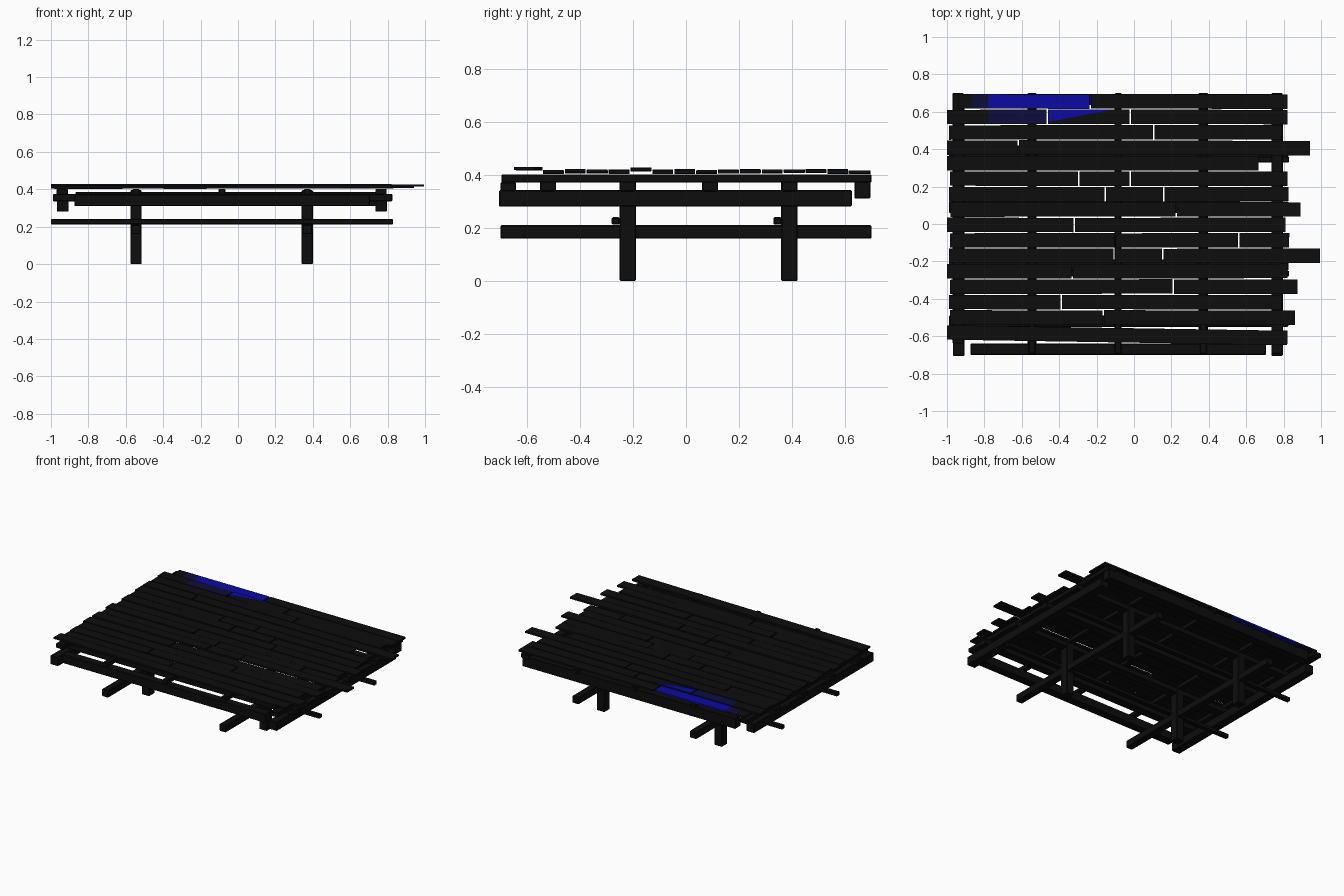
import bpy
import bmesh
import random
from mathutils import Matrix, Vector

random.seed(4)
cube = bpy.data.objects.get("Cube")
if cube:
    bpy.data.objects.remove(cube, do_unlink=True)


def material(name, color):
    m = bpy.data.materials.new(name)
    m.use_nodes = True
    m.diffuse_color = (*color, 1)
    bsdf = next(n for n in m.node_tree.nodes if n.type == 'BSDF_PRINCIPLED')
    bsdf.inputs["Base Color"].default_value = (*color, 1)
    return m


charcoal = material("charcoal", (0.004, 0.004, 0.004))
navy = material("navy", (0.004, 0.004, 0.045))
blue = material("blue", (0.004, 0.003, 0.36))


def finish(name, bm, mats):
    mesh = bpy.data.meshes.new(name)
    bm.to_mesh(mesh)
    bm.free()
    for m in mats:
        mesh.materials.append(m)
    obj = bpy.data.objects.new(name, mesh)
    bpy.context.collection.objects.link(obj)
    return obj


def block(lo, hi):
    """Box mesh between two opposite corners."""
    lo, hi = Vector(lo), Vector(hi)
    bm = bmesh.new()
    bmesh.ops.create_cube(bm, size=1)
    bmesh.ops.scale(bm, vec=hi - lo, verts=bm.verts)
    bmesh.ops.translate(bm, vec=(lo + hi) / 2, verts=bm.verts)
    return bm


def beam(name, lo, hi, bevel=0.004):
    obj = finish(name, block(lo, hi), [charcoal])
    mod = obj.modifiers.new("worn_edges", 'BEVEL')
    mod.width = bevel
    mod.segments = 1


def beam_x(name, y, x0, x1, z0, z1, w=0.06):
    beam(name, (x0, y - w / 2, z0), (x1, y + w / 2, z1))


def beam_y(name, x, y0, y1, z0, z1, w=0.06):
    beam(name, (x - w / 2, y0, z0), (x + w / 2, y1, z1))


# Posts and the low braces that cross beside them
leg_x, leg_y = (-0.545, 0.37), (-0.22, 0.39)
for x in leg_x:
    for y in leg_y:
        beam("leg", (x - 0.03, y - 0.031, 0), (x + 0.03, y + 0.031, 0.395))
    beam_y("low_cross_brace", x, -0.70, 0.70, 0.16, 0.21, 0.05)
for y in leg_y:
    beam_x("low_long_brace", y - 0.045, -1.0, 0.83, 0.212, 0.24, 0.03)

# Outer frame
for x in (-0.937, 0.765):
    beam_y("frame_side_beam", x, -0.705, 0.625, 0.28, 0.342, 0.062)
beam_x("frame_front_beam", -0.67, -0.875, 0.705, 0.31, 0.372)
beam_x("frame_back_beam", 0.665, -0.87, 0.79, 0.31, 0.385)

# Joists and the battens under the planks
for y in (-0.52, -0.22, 0.09, 0.39):
    beam_x("joist", y, -0.99, 0.825, 0.336, 0.375)
for x in (-0.94, -0.545, -0.085, 0.37, 0.765):
    end = -0.64 if x < -0.9 else -0.695
    beam_y("batten", x, end, 0.70, 0.37, 0.402, 0.06 if abs(x) > 0.7 else 0.036)


# Deck planks: each row holds its plank ends from one side to the other
def plank(row, x0, x1, y, width=0.077):
    z = 0.403 + random.uniform(0, 0.006) + (0.008 if row in (10, 15) else 0)
    bm = block((x0, y - width / 2, z), (x1, y + width / 2, z + 0.012))
    tinted = row == 0 and x0 < -0.9 or row == 1 and x0 < -0.9
    if tinted:
        for cut in (-0.87, -0.78, -0.24):
            bmesh.ops.bisect_plane(bm, geom=bm.verts[:] + bm.edges[:] + bm.faces[:],
                                   plane_co=(cut, 0, 0), plane_no=(1, 0, 0))
        for f in bm.faces:
            cx = f.calc_center_median().x
            if row == 0 and -0.78 < cx < -0.24:
                f.material_index = 2
            elif row == 0 and -0.87 < cx < -0.78 or row == 1 and cx > -0.78:
                f.material_index = 1
    # Slight uneven lie of each plank
    mid = Vector(((x0 + x1) / 2, y, z))
    yaw = -0.016 if row == 15 else random.uniform(-0.003, 0.003)
    turn = Matrix.Rotation(yaw, 3, 'Z') @ Matrix.Rotation(random.uniform(-0.003, 0.003), 3, 'Y')
    bmesh.ops.rotate(bm, cent=mid, matrix=turn, verts=bm.verts)
    finish("deck_plank", bm, [charcoal, navy, blue])


rows = [
    (-0.94, -0.235, 0.82), (-1.0, -0.465, -0.02, 0.82), (-0.99, 0.105, 0.79),
    (-1.0, -0.62, 0.94), (-1.0, 0.665), (-0.985, -0.295, -0.02, 0.82),
    (-0.99, -0.155, 0.16, 0.825), (-0.98, 0.225, 0.89), (-1.0, -0.32, 0.81),
    (-0.985, -0.1, 0.56, 0.83), (-0.99, -0.105, 0.155, 0.995), (-1.0, -0.33, 0.82),
    (-0.985, 0.21, 0.875), (-0.99, -0.39, 0.79), (-0.985, -0.165, 0.86),
    (-1.0, 0.82),
]
for i, ends in enumerate(rows):
    y = 0.655 - i * 0.0825 - (0.012 if i == 15 else 0)
    for a, b in zip(ends, ends[1:]):
        plank(i, a + (0.004 if a > -0.9 else 0), b - (0.004 if b < 0.6 else 0), y)

# Tapering blue stain on the second row
stain = bmesh.new()
corners = [stain.verts.new(p) for p in ((-0.46, 0.611, 0.4235), (-0.46, 0.545, 0.4235), (-0.12, 0.611, 0.4235))]
stain.faces.new(corners)
finish("blue_stain", stain, [blue])
